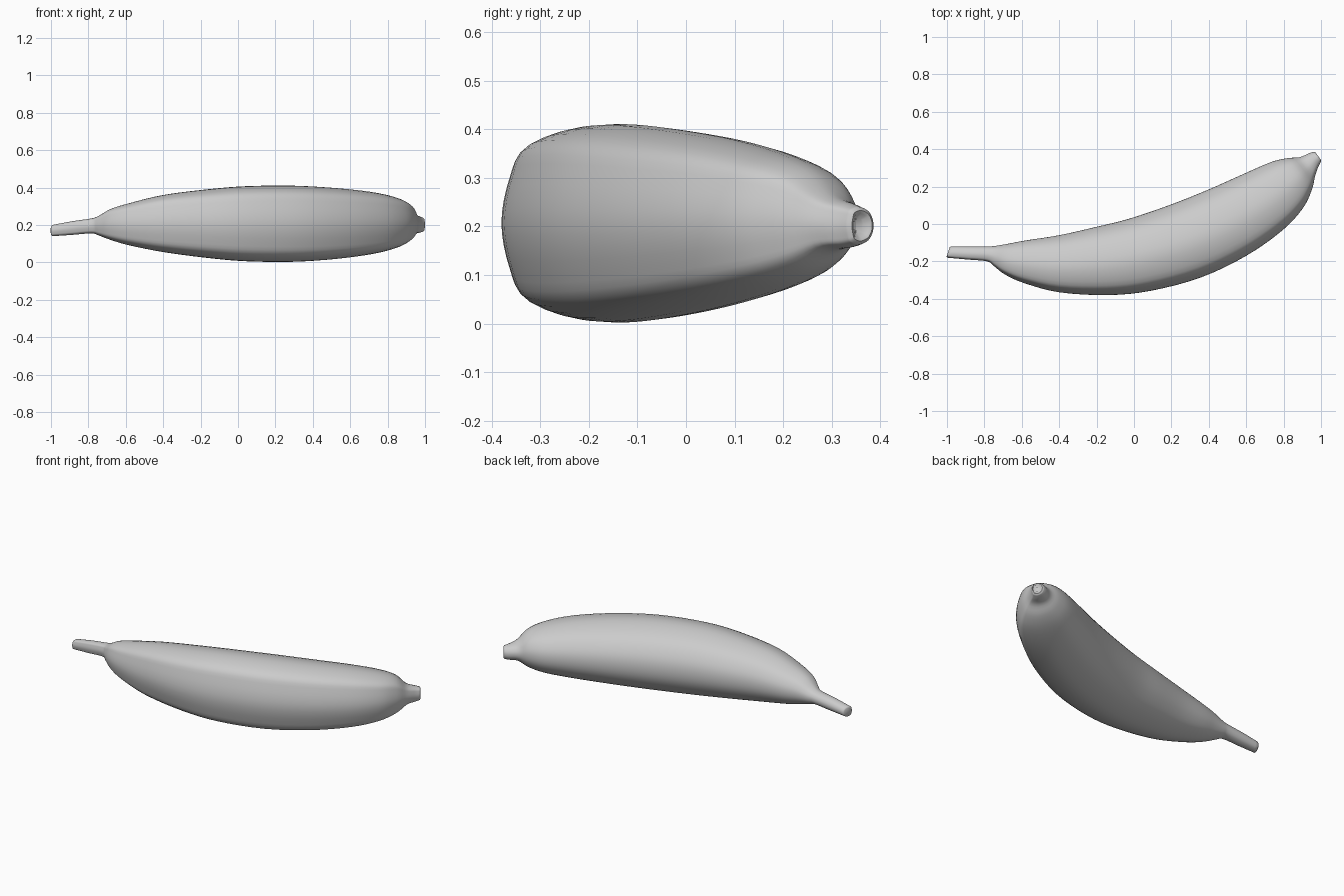
import bpy, bmesh
from mathutils import Vector

cube = bpy.data.objects.get("Cube")
if cube:
    bpy.data.objects.remove(cube, do_unlink=True)

# Stations from stem to tip: inner edge x, y, outer edge x, y, bottom z, top z
STATIONS = [
    (-.98, -.12, -1.0, -.18, .14, .20),
    (-.88, -.12, -.89, -.19, .147, .22),
    (-.78, -.12, -.785, -.20, .155, .235),
    (-.74, -.117, -.745, -.228, .143, .25),
    (-.67, -.105, -.69, -.27, .12, .285),
    (-.58, -.088, -.59, -.315, .092, .315),
    (-.40, -.06, -.40, -.365, .055, .36),
    (-.20, -.015, -.14, -.38, .024, .39),
    (-.02, .03, .09, -.357, .006, .407),
    (.20, .105, .36, -.285, .003, .41),
    (.40, .185, .60, -.17, .017, .398),
    (.58, .265, .79, -.037, .042, .378),
    (.73, .33, .90, .08, .073, .35),
    (.82, .352, .95, .18, .108, .317),
    (.885, .357, .968, .255, .148, .265),
    (.94, .38, .985, .305, .157, .247),
    (.962, .386, 1.0, .333, .163, .24),
]
# Ridged cross-section: +x is the outer bend, +y is up
HALF = [(1, 0), (.91, .5), (.72, .84), (.1, 1), (-.56, .80), (-.9, .42), (-1, 0)]
SECTION = HALF + [(u, -v) for u, v in HALF[-2:0:-1]]


def spline(points, steps, closed=False):
    """Catmull-Rom interpolation of points of any dimension."""
    pts = [Vector(p) for p in points]
    n = len(pts)
    at = (lambda i: pts[i % n]) if closed else (lambda i: pts[max(0, min(n - 1, i))])
    out = []
    for i in range(n if closed else n - 1):
        a, b, c, d = (at(i + k) for k in (-1, 0, 1, 2))
        for s in range(steps):
            t = s / steps
            out.append(b + (c - a) * t / 2 + (a * 2 - b * 5 + c * 4 - d) * t * t / 2
                       + (b * 3 - a - c * 3 + d) * t ** 3 / 2)
    return out if closed else out + [pts[-1]]


# Loft the fruit body, stem and tip as one skin
bm = bmesh.new()
section = spline(SECTION, 4, closed=True)
rings = []
for x0, y0, x1, y1, low, high in spline(STATIONS, 4):
    mid = Vector(((x0 + x1) / 2, (y0 + y1) / 2, (low + high) / 2))
    across = Vector(((x1 - x0) / 2, (y1 - y0) / 2, 0))
    up = Vector((0, 0, (high - low) / 2))
    rings.append([bm.verts.new(mid + across * u + up * v) for u, v in section])
for r, q in zip(rings, rings[1:]):
    for i in range(len(r)):
        j = (i + 1) % len(r)
        bm.faces.new((r[i], r[j], q[j], q[i]))

# Cut stem end and dimpled blossom end
stem_cap = bm.faces.new(rings[0][::-1])
tip_cap = bm.faces.new(rings[-1])
bmesh.ops.recalc_face_normals(bm, faces=bm.faces)
for cap, steps in ((stem_cap, ((.006, .004),)),
                   (tip_cap, ((.007, .005), (.006, -.003), (.008, -.008)))):
    for width, depth in steps:
        bmesh.ops.inset_region(bm, faces=[cap], thickness=width, depth=depth)

# Plain skin colour
skin = bpy.data.materials.new("grey_skin")
skin.use_nodes = True
colour = (.6, .6, .6, 1)
skin.diffuse_color = colour
skin.node_tree.nodes["Principled BSDF"].inputs["Base Color"].default_value = colour

mesh = bpy.data.meshes.new("banana")
bm.to_mesh(mesh)
bm.free()
mesh.materials.append(skin)
banana = bpy.data.objects.new("banana", mesh)
bpy.context.collection.objects.link(banana)
for obj in bpy.context.selected_objects:
    obj.select_set(False)
bpy.context.view_layer.objects.active = banana
banana.select_set(True)
bpy.ops.object.shade_smooth_by_angle(angle=.9)
